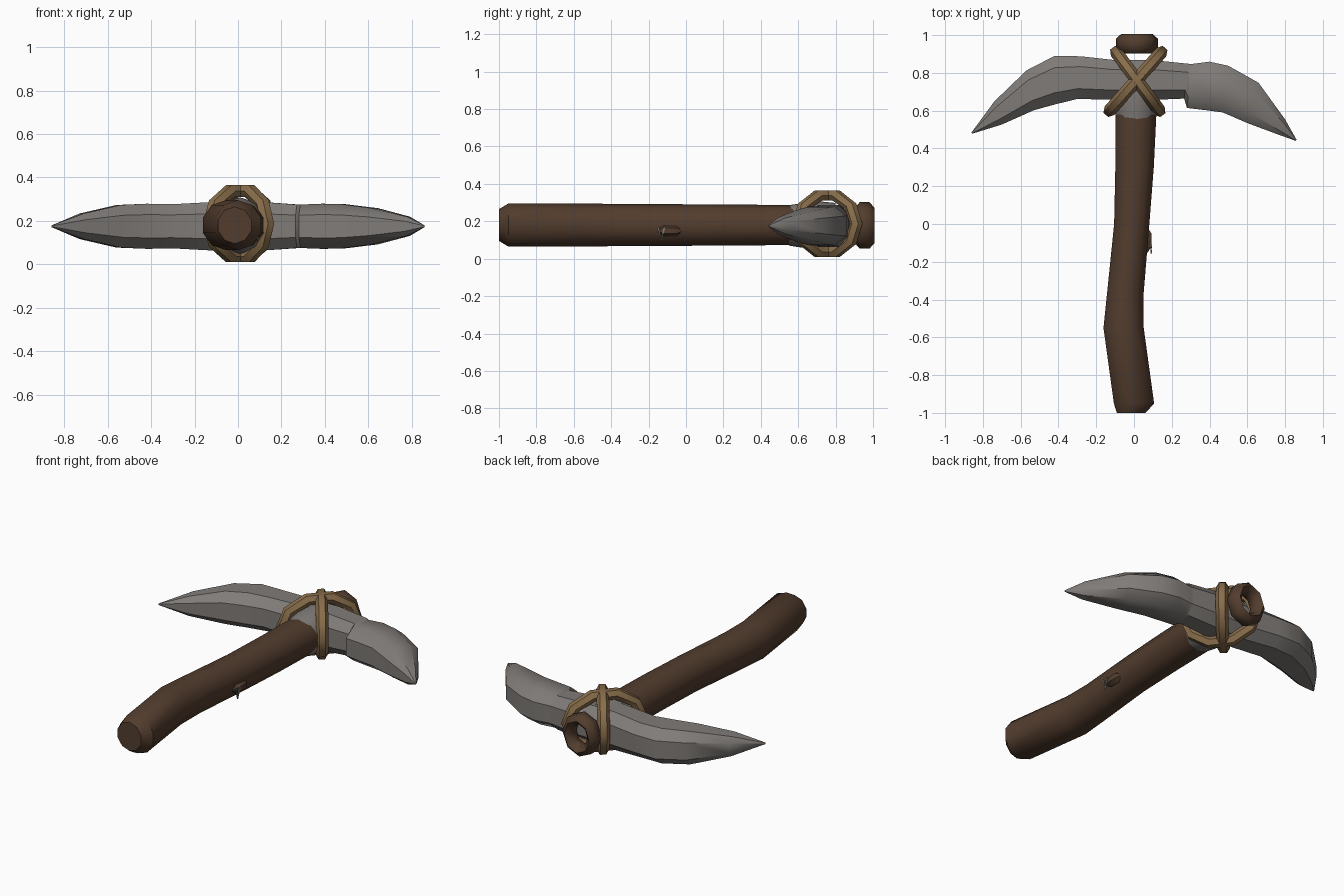
import bpy, math
from mathutils import Vector

if "Cube" in bpy.data.objects:
    bpy.data.objects.remove(bpy.data.objects["Cube"])


def material(name, rgb):
    m = bpy.data.materials.new(name)
    m.diffuse_color = (*rgb, 1)
    m.use_nodes = True
    m.node_tree.nodes["Principled BSDF"].inputs["Base Color"].default_value = m.diffuse_color
    return m


WOOD = material("dark wood", (0.085, 0.046, 0.027))
STONE = material("grey stone", (0.215, 0.200, 0.188))
ROPE = material("tan rope", (0.250, 0.155, 0.070))
Z = Vector((0, 0, 1))


def section(c, u, v, n=8, power=1.0):
    """Ring of points round c; u and v are the half-axis vectors."""
    pts = []
    for i in range(n):
        a = 2 * math.pi * (i + 0.5) / n
        ca, sa = math.cos(a), math.sin(a)
        pts.append(Vector(c) + u * math.copysign(abs(ca) ** power, ca)
                   + v * math.copysign(abs(sa) ** power, sa))
    return pts


def loft(name, rings, mat, closed=False, angle=40):
    """Skin a list of rings; capped at the ends unless closed into a loop."""
    n, k = len(rings[0]), len(rings)
    verts = [p for r in rings for p in r]
    faces = []
    for j in range(k if closed else k - 1):
        a, b = j * n, (j + 1) % k * n
        faces += [(a + i, a + (i + 1) % n, b + (i + 1) % n, b + i) for i in range(n)]
    if not closed:
        faces += [tuple(range(n))[::-1], tuple(range((k - 1) * n, k * n))]
    me = bpy.data.meshes.new(name)
    me.from_pydata(verts, [], faces)
    me.materials.append(mat)
    ob = bpy.data.objects.new(name, me)
    bpy.context.collection.objects.link(ob)
    bpy.ops.object.select_all(action='DESELECT')
    ob.select_set(True)
    bpy.context.view_layer.objects.active = ob
    bpy.ops.object.mode_set(mode='EDIT')
    bpy.ops.mesh.select_all(action='SELECT')
    bpy.ops.mesh.normals_make_consistent(inside=False)
    bpy.ops.object.mode_set(mode='OBJECT')
    bpy.ops.object.shade_smooth_by_angle(angle=math.radians(angle))
    return ob


def loop(name, c, u, v, r, mat, n=10, sides=6, depth=None):
    """Closed tube following the ellipse c + u cos + v sin."""
    w = u.cross(v).normalized()
    rings = []
    for i in range(n):
        a = 2 * math.pi * i / n
        d = u * math.cos(a) + v * math.sin(a)
        rings.append(section(c + d, d.normalized() * r, w * (depth or r), sides))
    return loft(name, rings, mat, closed=True, angle=50)


# crooked handle: y, centre x, half width, half height
shaft = [(-1.0, -0.015, 0.08, 0.085), (-0.95, 0.0, 0.112, 0.115),
         (-0.55, -0.055, 0.112, 0.115), (-0.38, -0.047, 0.102, 0.113),
         (0.0, -0.012, 0.098, 0.111), (0.3, 0.003, 0.107, 0.109),
         (0.58, 0.01, 0.114, 0.107)]
loft("handle", [section((x, y, 0.18), Vector((w, 0, 0)), Z * h, 10)
                for y, x, w, h in shaft], WOOD)

# worn knot and chips on the right side of the handle
loft("handle_knot", [section((0.066, y, 0.15), Vector((r, 0, 0)), Z * r, 6)
                     for y, r in ((-0.15, 0.008), (-0.12, 0.03), (-0.05, 0.03), (-0.02, 0.008))],
     WOOD)
for i, y in enumerate((-0.15, -0.115)):
    loft(f"handle_chip_{i + 1}",
         [section((0.092, y, 0.17), Vector((0.006, 0, 0)), Vector((0, 0.008, 0)), 4),
          section((0.09, -0.132, 0.10), Vector((0.003, 0, 0)), Vector((0, 0.003, 0)), 4)], STONE)

# stone collar where the handle meets the head
loft("collar", [section((0.01, y, 0.178), Vector((r, 0, 0)), Z * r, 10)
                for y, r in ((0.55, 0.108), (0.6, 0.116), (0.7, 0.13), (0.8, 0.12))], STONE)

# curved stone head: outer edge x, y, inner edge x, y, half thickness
head = [(-0.86, 0.485, -0.857, 0.478, 0.004), (-0.74, 0.65, -0.70, 0.525, 0.06),
        (-0.57, 0.815, -0.53, 0.60, 0.1), (-0.42, 0.893, -0.42, 0.63, 0.106),
        (-0.28, 0.89, -0.30, 0.66, 0.104), (-0.10, 0.87, -0.10, 0.655, 0.115),
        (0.10, 0.87, 0.10, 0.655, 0.115), (0.29, 0.85, 0.265, 0.662, 0.102),
        (0.31, 0.85, 0.28, 0.612, 0.102), (0.40, 0.862, 0.38, 0.60, 0.106),
        (0.50, 0.84, 0.47, 0.588, 0.104), (0.66, 0.75, 0.60, 0.532, 0.085),
        (0.80, 0.555, 0.77, 0.47, 0.045), (0.86, 0.447, 0.857, 0.44, 0.004)]
rings = []
for x1, y1, x2, y2, t in head:
    a, b = Vector((x1, y1, 0.175)), Vector((x2, y2, 0.175))
    # scale up so the offset octagon reaches the drawn outline
    rings.append(section((a + b) / 2, (a - b) / 2 * 1.04, Z * t * 1.04, 8, 0.75))
loft("pick_head", rings, STONE)

# two rope loops crossing over the head
for i, (a, b) in enumerate((((-0.095, 0.91), (0.135, 0.60)), ((0.145, 0.91), (-0.13, 0.60)))):
    a, b = Vector((*a, 0.187)), Vector((*b, 0.187))
    loop(f"rope_loop_{i + 1}", (a + b) / 2, (a - b) / 2, Z * 0.158, 0.034, ROPE)

# open wooden ring at the top end
loop("end_ring", Vector((0.015, 0.955, 0.178)), Vector((0.082, 0, 0)), Z * 0.095,
     0.034, WOOD, n=8, depth=0.052)
